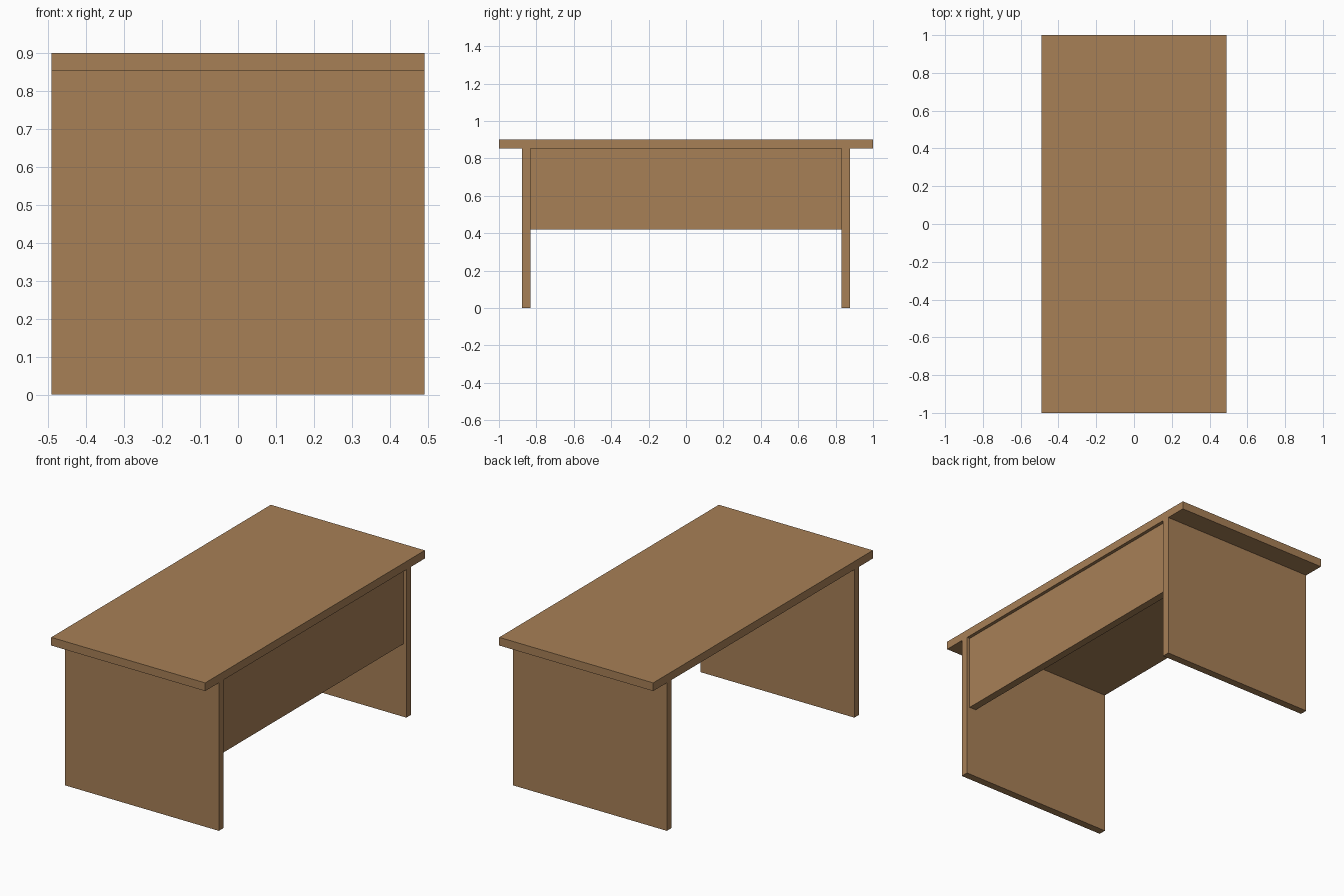
import bpy

if "Cube" in bpy.data.objects:
    bpy.data.objects.remove(bpy.data.objects["Cube"])

wood = bpy.data.materials.new("brown wood")
wood.diffuse_color = (0.386, 0.214, 0.094, 1)
wood.use_nodes = True
wood.node_tree.nodes["Principled BSDF"].inputs["Base Color"].default_value = wood.diffuse_color


def board(name, lo, hi):
    """Axis-aligned board between two opposite corners."""
    centre = [(a + b) / 2 for a, b in zip(lo, hi)]
    bpy.ops.mesh.primitive_cube_add(size=1, location=centre)
    obj = bpy.context.object
    obj.name = name
    obj.scale = [b - a for a, b in zip(lo, hi)]
    bpy.ops.object.transform_apply(location=False, rotation=False, scale=True)
    obj.data.materials.append(wood)


HALF_DEPTH, TOP_UNDERSIDE = 0.491, 0.853
LEG_IN, LEG_OUT = 0.832, 0.876

# Table top
board("table_top", (-HALF_DEPTH, -1, TOP_UNDERSIDE), (HALF_DEPTH, 1, 0.9))

# Slab legs at both ends
for name, y0, y1 in (("front_leg", -LEG_OUT, -LEG_IN), ("back_leg", LEG_IN, LEG_OUT)):
    board(name, (-HALF_DEPTH, y0, 0), (HALF_DEPTH, y1, TOP_UNDERSIDE))

# Modesty panel, slightly recessed on the right side
board("modesty_panel", (0.428, -LEG_IN, 0.42), (0.472, LEG_IN, TOP_UNDERSIDE))
